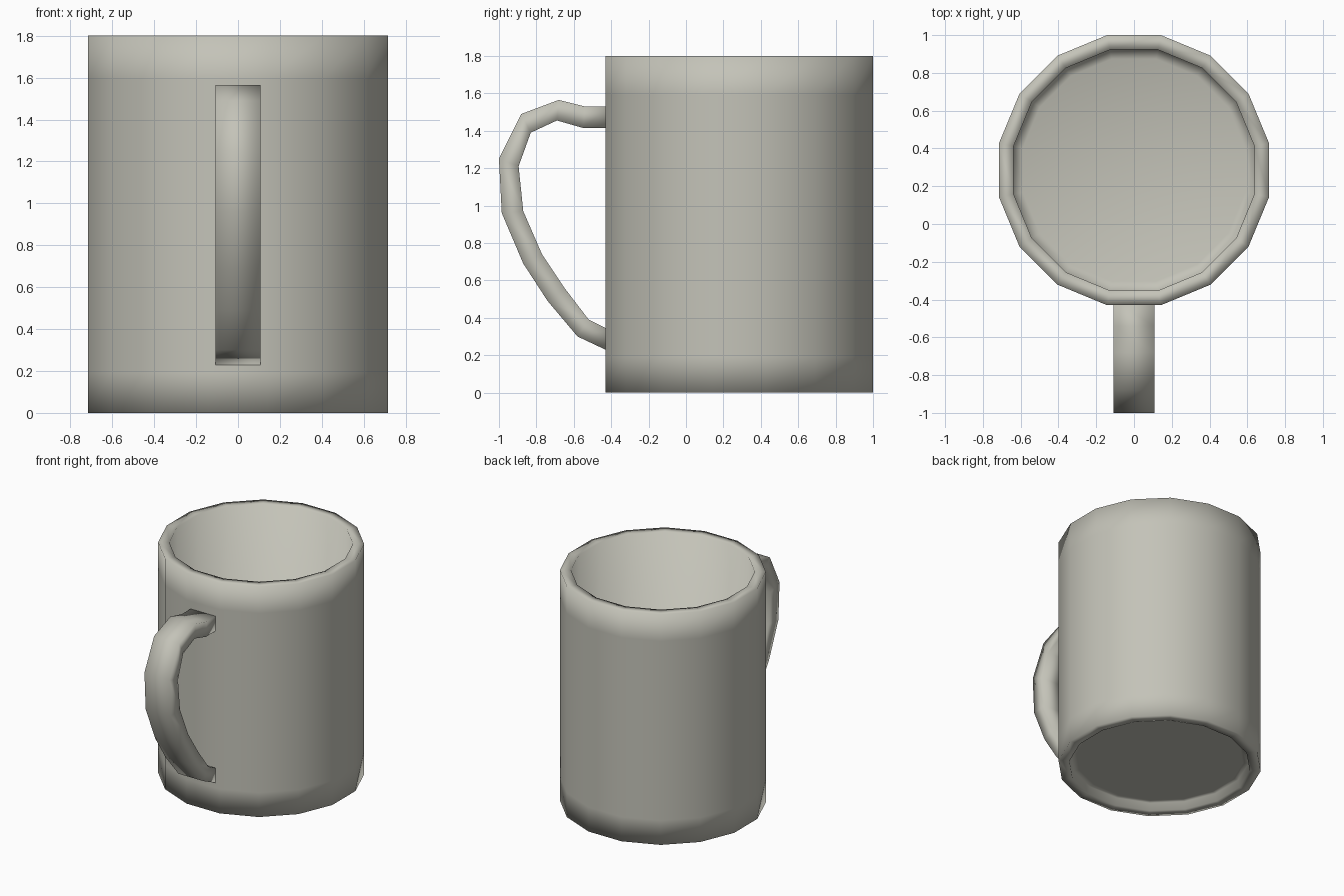
import bpy, bmesh, math

cube = bpy.data.objects.get("Cube")
if cube:
    bpy.data.objects.remove(cube, do_unlink=True)

SIDES = 16
CENTRE_Y = 0.285

clay = bpy.data.materials.new("warm grey ceramic")
clay.use_nodes = True
colour = (0.55, 0.545, 0.48, 1)
clay.diffuse_color = colour
bsdf = next(n for n in clay.node_tree.nodes if n.type == 'BSDF_PRINCIPLED')
bsdf.inputs["Base Color"].default_value = colour
bsdf.inputs["Roughness"].default_value = 0.6


def finish(bm, name):
    bmesh.ops.recalc_face_normals(bm, faces=bm.faces)
    for face in bm.faces:
        face.smooth = True
    mesh = bpy.data.meshes.new(name)
    bm.to_mesh(mesh)
    bm.free()
    mesh.materials.append(clay)
    obj = bpy.data.objects.new(name, mesh)
    bpy.context.collection.objects.link(obj)
    return obj


def bridge(bm, loops):
    """Join successive closed loops of vertices with quads and cap both ends."""
    for a, b in zip(loops, loops[1:]):
        n = len(a)
        for i in range(n):
            j = (i + 1) % n
            bm.faces.new((a[i], a[j], b[j], b[i]))
    bm.faces.new(loops[0])
    bm.faces.new(loops[-1])


# Cup: radius and height from the recessed base, over the rim, to the inner floor
profile = [(0.60, 0.06), (0.642, 0.06), (0.65, 0.0), (0.729, 0.0),
           (0.729, 0.19), (0.729, 1.59), (0.729, 1.8), (0.65, 1.8),
           (0.65, 0.15), (0.60, 0.13)]
bm = bmesh.new()
rings = []
for radius, z in profile:
    ring = []
    for i in range(SIDES):
        angle = math.tau * (i + 0.5) / SIDES
        ring.append(bm.verts.new((radius * math.cos(angle),
                                  CENTRE_Y + radius * math.sin(angle), z)))
    rings.append(ring)
bridge(bm, rings)
finish(bm, "cup_body")

# Handle: matching outer and inner side outlines, swept as a rectangular strap
outer = [(-0.41, 1.53), (-0.54, 1.53), (-0.68, 1.565), (-0.88, 1.49), (-1.0, 1.25),
         (-0.985, 0.96), (-0.87, 0.69), (-0.74, 0.49), (-0.58, 0.30), (-0.41, 0.22)]
inner = [(-0.41, 1.415), (-0.55, 1.415), (-0.69, 1.455), (-0.83, 1.39), (-0.895, 1.21),
         (-0.87, 0.97), (-0.77, 0.74), (-0.65, 0.56), (-0.52, 0.39), (-0.41, 0.335)]
HALF = 0.108
bm = bmesh.new()
sections = []
for (oy, oz), (iy, iz) in zip(outer, inner):
    corners = [(-HALF, oy, oz), (HALF, oy, oz), (HALF, iy, iz), (-HALF, iy, iz)]
    sections.append([bm.verts.new(c) for c in corners])
bridge(bm, sections)
finish(bm, "handle")
